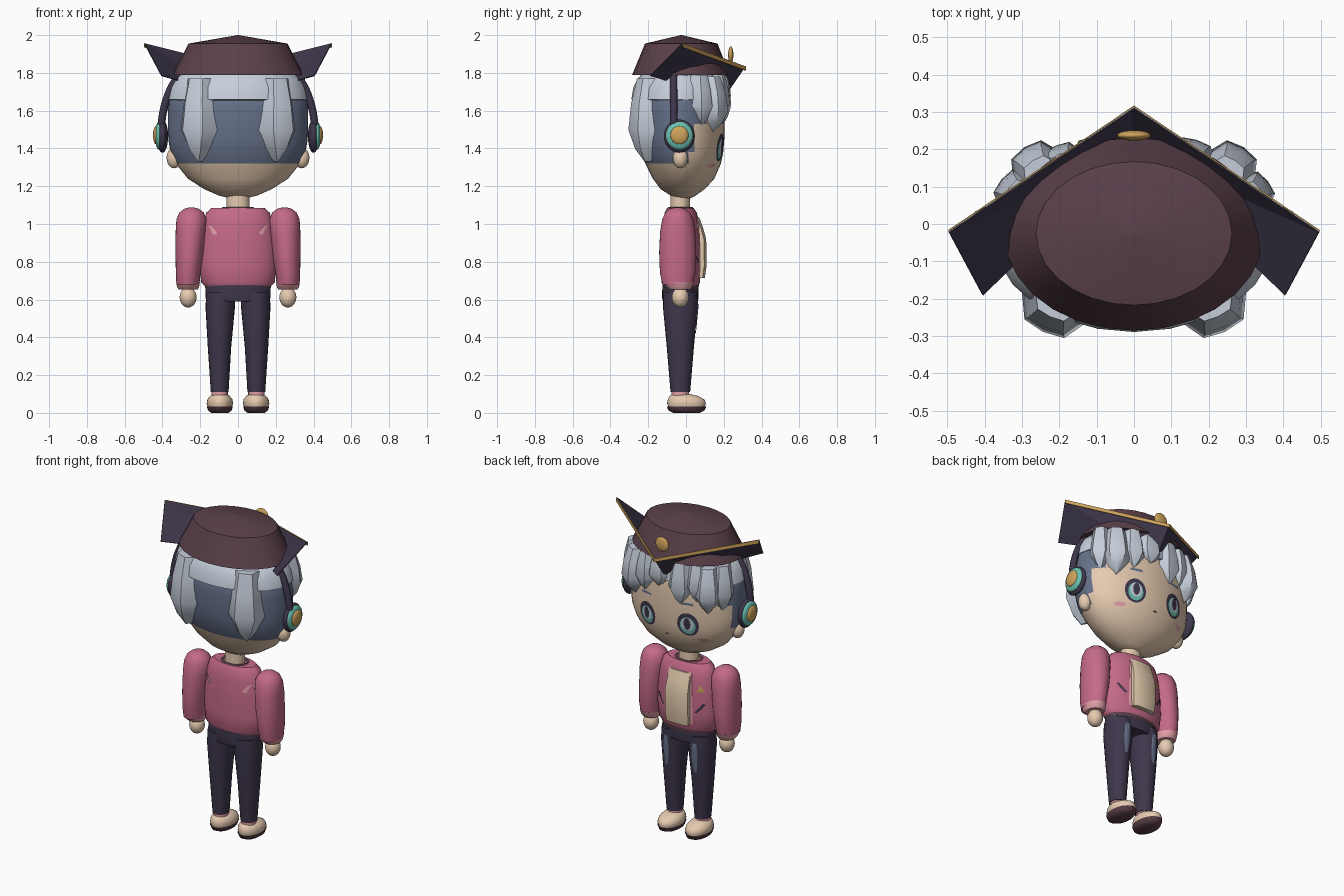
import bpy, bmesh, math
from mathutils import Vector
from mathutils.bvhtree import BVHTree

cube = bpy.data.objects.get("Cube")
if cube:
    bpy.data.objects.remove(cube)


def material(name, hex_code):
    def linear(c):
        return c / 12.92 if c <= 0.04 else ((c + 0.055) / 1.055) ** 2.4
    rgb = [linear(int(hex_code[i:i + 2], 16) / 255) for i in (0, 2, 4)]
    m = bpy.data.materials.new(name)
    m.use_nodes = True
    m.diffuse_color = (*rgb, 1)
    m.node_tree.nodes["Principled BSDF"].inputs["Base Color"].default_value = (*rgb, 1)
    return m


SKIN = material("skin", "E6CBB0")
CREAM = material("cream", "E0C8AA")
PALE = material("silver hair", "C6CEDA")
SLATE = material("slate hair", "67738C")
MAROON = material("maroon felt", "5B404A")
NAVY = material("dark cloth", "3F374C")
PINK = material("pink jacket", "C46A88")
BLUSH = material("light pink", "E3A0A8")
GOLD = material("gold", "CFA45C")
TEAL = material("teal", "6CC0B0")


def finish(name, bm, mats, smooth=35):
    bmesh.ops.recalc_face_normals(bm, faces=bm.faces)
    mesh = bpy.data.meshes.new(name)
    bm.to_mesh(mesh)
    bm.free()
    for m in mats if isinstance(mats, list) else [mats]:
        mesh.materials.append(m)
    ob = bpy.data.objects.new(name, mesh)
    bpy.context.collection.objects.link(ob)
    if smooth:
        bpy.ops.object.select_all(action='DESELECT')
        ob.select_set(True)
        bpy.context.view_layer.objects.active = ob
        bpy.ops.object.shade_smooth_by_angle(angle=math.radians(smooth))
    return ob


def thicken(ob, amount):
    mod = ob.modifiers.new("thickness", 'SOLIDIFY')
    mod.thickness = amount
    mod.offset = 0


def skin_rings(bm, rings):
    """Bridge closed rings of points and cap both ends."""
    loops = [[bm.verts.new(p) for p in r] for r in rings]
    n = len(loops[0])
    for a, b in zip(loops, loops[1:]):
        for i in range(n):
            j = (i + 1) % n
            bm.faces.new((a[i], a[j], b[j], b[i]))
    bm.faces.new(loops[0])
    bm.faces.new(loops[-1])


def loft(name, sections, mats, n=32, smooth=40, rule=None):
    """Stack of ellipses, each given as (z, centre x, centre y, radius x, radius y)."""
    bm = bmesh.new()
    turn = [2 * math.pi * i / n for i in range(n)]
    skin_rings(bm, [[(cx + rx * math.cos(a), cy + ry * math.sin(a), z) for a in turn]
                    for z, cx, cy, rx, ry in sections])
    if rule:
        for f in bm.faces:
            f.material_index = rule(f.calc_center_median())
    return finish(name, bm, mats, smooth)


def ball(name, loc, scale, mat):
    bm = bmesh.new()
    bmesh.ops.create_uvsphere(bm, u_segments=24, v_segments=14, radius=1)
    for v in bm.verts:
        v.co = Vector([l + c * s for l, c, s in zip(loc, v.co, scale)])
    return finish(name, bm, mat, 60)


def tube(name, points, radius, mat):
    cu = bpy.data.curves.new(name, 'CURVE')
    cu.dimensions = '3D'
    cu.bevel_depth = radius
    cu.bevel_resolution = 2
    cu.use_fill_caps = True
    sp = cu.splines.new('POLY')
    sp.points.add(len(points) - 1)
    for p, co in zip(sp.points, points):
        p.co = (*co, 1)
    ob = bpy.data.objects.new(name, cu)
    cu.materials.append(mat)
    bpy.context.collection.objects.link(ob)


def decal(name, target, outline, mat, side=1, lift=0.004):
    """Thin painted patch laid on a surface, outline given as (x, z)."""
    bm0 = bmesh.new()
    bm0.from_mesh(target.data)
    tree = BVHTree.FromBMesh(bm0)
    bm0.free()
    n = len(outline)
    cx = sum(p[0] for p in outline) / n
    cz = sum(p[1] for p in outline) / n

    def drop(x, z):
        hit = tree.ray_cast(Vector((x, 2 * side, z)), Vector((0, -side, 0)))[0]
        hit = hit or tree.find_nearest(Vector((x, 0.1 * side, z)))[0]
        return hit + Vector((0, side * lift, 0))
    bm = bmesh.new()
    loops = [[bm.verts.new(drop(cx + (x - cx) * k, cz + (z - cz) * k)) for x, z in outline]
             for k in (1, 0.75, 0.5, 0.25)]
    for a, b in zip(loops, loops[1:]):
        for i in range(n):
            bm.faces.new((a[i], a[(i + 1) % n], b[(i + 1) % n], b[i]))
    bm.faces.new(loops[-1])
    return finish(name, bm, mat, 0)


def oval(x, z, rx, rz, n=20):
    return [(x + rx * math.cos(2 * math.pi * i / n), z + rz * math.sin(2 * math.pi * i / n)) for i in range(n)]


def lock(name, angle, top, bottom, width, depth):
    """Pointed hair lock hugging the head, angle measured from the face."""
    a = math.radians(angle)
    base = Vector((0.35 * math.sin(a), -0.025 + 0.225 * math.cos(a), 0))
    out = Vector((math.sin(a) / 0.35, math.cos(a) / 0.225, 0)).normalized()
    tan = Vector((out.y, -out.x, 0))
    rings = []
    for t, w, d in ((0, .65, .5), (.3, .85, .85), (.62, 1, 1), (.85, .55, .65), (1, .06, .15)):
        z = top + (bottom - top) * t
        rings.append([base + tan * width * w * u + out * v + Vector((0, 0, z))
                      for u, v in ((-.5, -.02), (-.25, depth * d * .9), (0, depth * d), (.25, depth * d * .9),
                                   (.5, -.02), (0, -.06))])
    bm = bmesh.new()
    skin_rings(bm, rings)
    return finish(name, bm, PALE, 45)


# Head with the dark back hair painted by position
def head_colour(c):
    return int(c.z > 1.66 or (c.z > 1.32 and c.y < 0.03) or (c.z > 1.53 and c.y < 0.12))


profile = ((1.135, .04, -.04, .02), (1.15, .1, -.08, .05), (1.185, .18, -.135, .1), (1.24, .265, -.175, .15),
           (1.32, .33, -.215, .185), (1.38, .358, -.242, .197), (1.45, .369, -.258, .203), (1.53, .371, -.265, .205),
           (1.6, .371, -.268, .205), (1.66, .368, -.265, .2), (1.8, .31, -.21, .16))
head = loft("head", [(z, 0, (b + f) / 2, rx, (f - b) / 2) for z, rx, b, f in profile],
            [SKIN, SLATE], 40, 40, head_colour)
loft("hair_crown", [(1.655, 0, -.035, .365, .235), (1.66, 0, -.037, .374, .252), (1.72, 0, -.035, .362, .245),
                    (1.77, 0, -.03, .335, .225), (1.8, 0, -.03, .3, .2)], PALE, 24, 40)

# Hair locks: uneven fringe, then side and back locks in pairs
for i, fringe in enumerate(((8, 1.61, .18, .04), (-16, 1.53, .18, .045), (-33, 1.56, .15, .05),
                            (26, 1.55, .16, .05), (-62, 1.5, .16, .06), (63, 1.52, .15, .06))):
    lock(f"fringe_{i}", fringe[0], 1.79, *fringe[1:])
for s, side in ((1, "left"), (-1, "right")):
    lock(f"temple_lock_{side}", s * 45, 1.78, 1.49, .19, .085)
    lock(f"back_lock_{side}", s * 144, 1.77, 1.33, .235, .09)

# Face
for s, side in ((1, "left"), (-1, "right")):
    x = s * 0.14
    decal(f"eye_rim_{side}", head, oval(x, 1.405, .064, .074), NAVY, lift=.003)
    decal(f"eye_iris_{side}", head, oval(x, 1.398, .046, .055), TEAL, lift=.005)
    decal(f"eye_shine_{side}", head, oval(x, 1.408, .036, .043), PALE, lift=.007)
    decal(f"eye_pupil_{side}", head, oval(x, 1.412, .02, .038), NAVY, lift=.009)
    decal(f"cheek_{side}", head, oval(s * .215, 1.31, .03, .012), BLUSH)
    decal(f"brow_{side}", head, [(x - .04, 1.53), (x + .04, 1.53), (x + .035, 1.545), (x - .035, 1.545)], SLATE)
    ball(f"ear_{side}", (s * .338, -.03, 1.35), (.04, .04, .055), SKIN)
decal("mouth", head, oval(0, 1.315, .014, .006, 10), MAROON)
decal("nose", head, oval(0, 1.365, .005, .005, 8), BLUSH)

# Headphones
arc = [math.pi * i / 40 for i in range(1, 40)]
tube("headphone_band", [(math.copysign(.408 * abs(math.cos(a)) ** .6, math.cos(a)), -.065, 1.47 + .41 * math.sin(a))
                        for a in arc], .02, NAVY)
for s, side in ((1, "left"), (-1, "right")):
    ball(f"ear_cup_{side}", (s * .4, -.035, 1.465), (.03, .082, .088), NAVY)
    ball(f"ear_cup_ring_{side}", (s * .418, -.035, 1.468), (.022, .072, .074), TEAL)
    ball(f"ear_cup_centre_{side}", (s * .434, -.035, 1.47), (.016, .048, .048), GOLD)

# Hat: crown, folded brim, gold edging and badge
loft("hat_crown", [(1.79, 0, -.027, .347, .258), (1.955, 0, -.025, .262, .192), (2, 0, -.025, .003, .003)], MAROON, 28, 22)
tip, fold = Vector((0, .31, 1.83)), Vector((0, .2, 1.67))
bm = bmesh.new()
for s in (1, -1):
    outer, lower = Vector((s * .495, -.022, 1.955)), Vector((s * .405, -.19, 1.785))
    for tri in ((tip, outer, fold), (outer, lower, fold)):
        bm.faces.new([bm.verts.new(p) for p in tri])
bmesh.ops.remove_doubles(bm, verts=bm.verts, dist=1e-4)
thicken(finish("hat_brim", bm, NAVY, 0), .005)
bm = bmesh.new()
edge = [Vector((x, y, 1.957 if x else 1.834)) for x, y in ((-.497, -.018), (0, .315), (.497, -.018))]
top = [bm.verts.new(p) for p in edge]
low = [bm.verts.new(p - Vector((0, 0, .022))) for p in edge]
for i in (0, 1):
    bm.faces.new((top[i], top[i + 1], low[i + 1], low[i]))
thicken(finish("brim_edging", bm, GOLD, 0), .004)
ball("hat_badge", (0, .237, 1.895), (.045, .014, .045), GOLD)

# Neck and torso
loft("neck", [(1.05, 0, -.03, .06, .052), (1.17, 0, -.03, .06, .052)], SKIN)
torso = loft("jacket", [(.665, 0, -.028, .17, .09), (.69, 0, -.028, .195, .102), (.78, 0, -.026, .203, .106),
                        (.9, 0, -.026, .198, .104), (1, 0, -.026, .185, .098), (1.06, 0, -.028, .168, .085),
                        (1.085, 0, -.03, .14, .07)], PINK)
loft("jacket_hem", [(.655, 0, -.028, .172, .094), (.69, 0, -.028, .18, .097)], MAROON)
ring = [2 * math.pi * i / 32 for i in range(33)]
tube("collar", [(.078 * math.cos(a), -.03 + .06 * math.sin(a), 1.08) for a in ring], .01, MAROON)

# Shirt front
bm = bmesh.new()
skin_rings(bm, [[(-w, .02, z), (-w, y - .012, z), (-w * .7, y, z), (w * .7, y, z), (w, y - .012, z), (w, .02, z)]
                for z, w, y in ((.715, .076, .1), (.78, .08, .109), (.92, .078, .107), (.98, .075, .09), (1.035, .07, .07))])
finish("shirt_front", bm, CREAM, 30)

# Jacket details
decal("gold_pin", torso, [(-.158, .925), (-.115, .925), (-.135, .97)], GOLD)
for s, side in ((1, "left"), (-1, "right")):
    decal(f"zip_edge_{side}", torso, [(s * .07, .72), (s * .094, .72), (s * .09, .9), (s * .08, 1.04), (s * .06, 1.04)], BLUSH)
    decal(f"pocket_{side}", torso, [(s * .105, .8), (s * .118, .794), (s * .165, .85), (s * .152, .856)], NAVY)
    decal(f"back_slash_{side}", torso, [(s * .16, .995), (s * .136, .985), (s * .108, .947), (s * .133, .942)],
          BLUSH, side=-1, lift=.008)

# Arms, cuffs and hands
for s, side in ((1, "left"), (-1, "right")):
    sleeve = ((1.088, .246, .012, .012), (1.08, .246, .04, .042), (1.06, .246, .065, .066), (1.025, .246, .08, .082),
              (.96, .25, .08, .093), (.85, .256, .075, .098), (.74, .264, .065, .094), (.68, .265, .061, .08))
    loft(f"sleeve_{side}", [(z, s * x, -.044, rx, ry) for z, x, rx, ry in sleeve], PINK)
    loft(f"cuff_{side}", [(.652, s * .264, -.035, .05, .055), (.665, s * .264, -.037, .058, .068),
                          (.692, s * .265, -.042, .063, .082)], BLUSH)
    ball(f"hand_{side}", (s * .264, -.03, .612), (.045, .045, .054), SKIN)

# Trousers and shoes
loft("hips", [(.59, 0, -.03, .165, .092), (.61, 0, -.03, .172, .097), (.675, 0, -.03, .172, .095)], NAVY)
for s, side in ((1, "left"), (-1, "right")):
    leg = loft(f"leg_{side}", [(z, s * x, -.03, rx, ry) for z, x, rx, ry in
                               ((.64, .09, .078, .09), (.56, .094, .078, .092), (.35, .098, .062, .072),
                                (.11, .097, .047, .052))], NAVY, 24)
    decal(f"faded_patch_{side}", leg, [(s * .085, .6), (s * .115, .6), (s * .118, .5), (s * .108, .41),
                                       (s * .09, .42), (s * .08, .5)], SLATE)
    loft(f"sock_{side}", [(.08, s * .097, -.03, .043, .047), (.115, s * .097, -.03, .043, .047)], BLUSH, 20)
    loft(f"shoe_{side}", [(.025, s * .096, .003, .062, .094), (.05, s * .096, .003, .07, .103),
                          (.072, s * .096, .0, .066, .096), (.09, s * .096, -.012, .052, .075),
                          (.1, s * .096, -.025, .03, .045)], SKIN, 28, 60)
    loft(f"sole_{side}", [(0, s * .096, .003, .045, .07), (.012, s * .096, .003, .062, .095),
                          (.033, s * .096, .003, .069, .105)], MAROON, 28)
